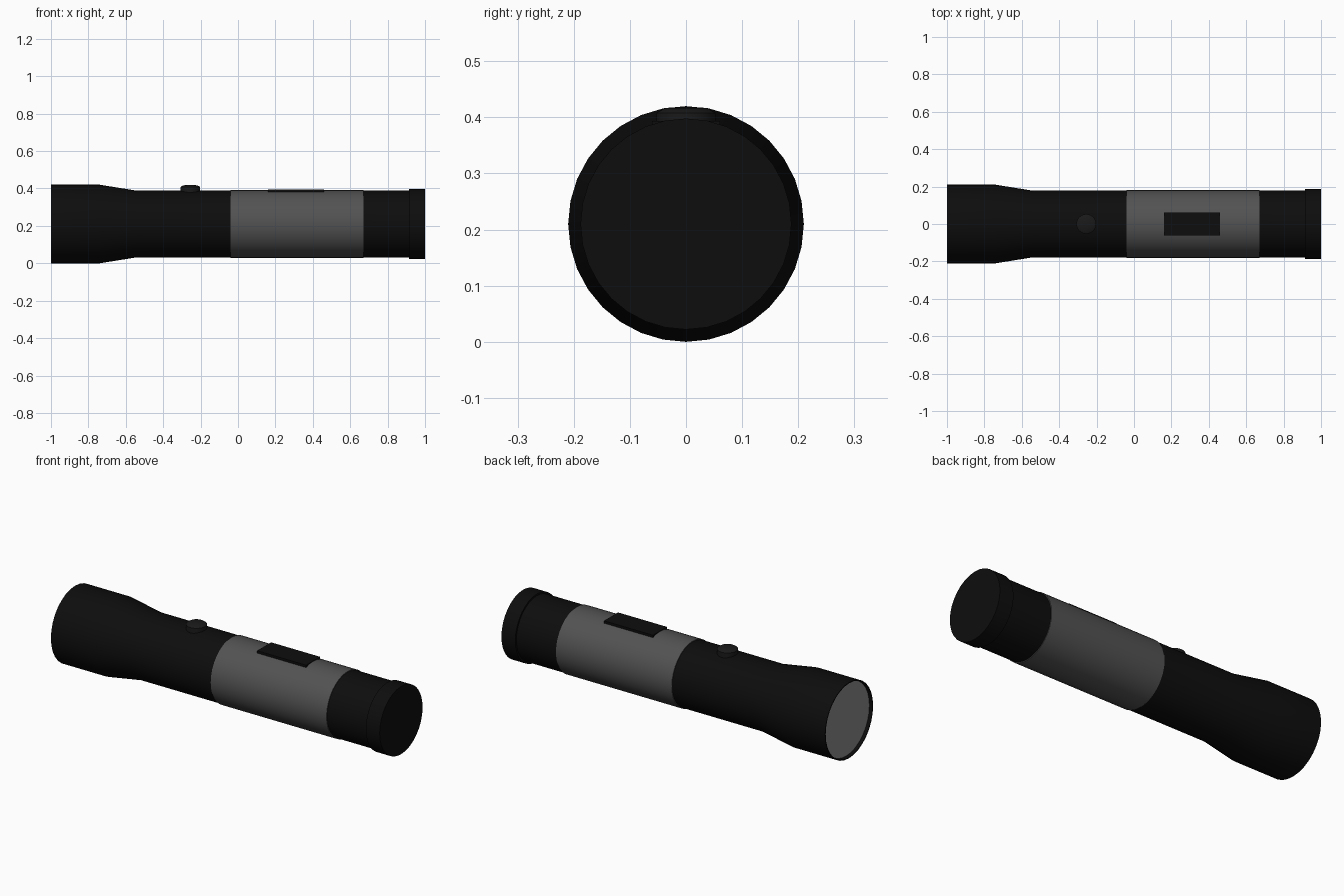
import bpy, bmesh
from math import pi, radians
from mathutils import Matrix, Vector

if "Cube" in bpy.data.objects:
    bpy.data.objects.remove(bpy.data.objects["Cube"])

AXIS_Z = 0.21
SIDES = 32


def material(name, value):
    m = bpy.data.materials.new(name)
    m.diffuse_color = (value, value, value, 1)
    m.use_nodes = True
    m.node_tree.nodes["Principled BSDF"].inputs["Base Color"].default_value = m.diffuse_color
    return m


black = material("black_rubber", 0.004)
button_black = material("button_black", 0.010)
grip_grey = material("grip_grey", 0.085)
lens_grey = material("lens_grey", 0.26)


def finish(bm, name, mat):
    bmesh.ops.recalc_face_normals(bm, faces=bm.faces)
    me = bpy.data.meshes.new(name)
    bm.to_mesh(me)
    bm.free()
    me.materials.append(mat)
    ob = bpy.data.objects.new(name, me)
    bpy.context.collection.objects.link(ob)
    bpy.ops.object.select_all(action='DESELECT')
    ob.select_set(True)
    bpy.context.view_layer.objects.active = ob
    bpy.ops.object.shade_smooth_by_angle(angle=radians(30))
    return ob


def lathe(name, profile, mat, matrix, sides=SIDES):
    """Spin (height, radius) points round local z, then place the result."""
    bm = bmesh.new()
    verts = [bm.verts.new((r, 0, h)) for h, r in profile]
    edges = [bm.edges.new(pair) for pair in zip(verts, verts[1:])]
    bmesh.ops.spin(bm, geom=verts + edges, cent=(0, 0, 0), axis=(0, 0, 1),
                   angle=2 * pi, steps=sides, use_merge=True)
    bmesh.ops.remove_doubles(bm, verts=bm.verts, dist=1e-5)
    bm.transform(matrix)
    return finish(bm, name, mat)


# Local z becomes world x along the torch axis
along_x = Matrix.Translation((0, 0, AXIS_Z)) @ Matrix.Rotation(pi / 2, 4, 'Y')

# Flared head and barrel, with a recess for the lens
lathe("head_and_barrel", [(-0.975, 0), (-0.975, 0.203), (-1, 0.205), (-1, 0.21),
                          (-0.74, 0.21), (-0.54, 0.178), (0.92, 0.178), (0.92, 0)],
      black, along_x)
# Lens disc
lathe("lens", [(-0.982, 0), (-0.982, 0.203)], lens_grey, along_x)
# Grip sleeve
lathe("grip_sleeve", [(-0.04, 0.176), (-0.04, 0.182), (0.67, 0.182), (0.67, 0.176)],
      grip_grey, along_x)
# Tail cap
lathe("tail_cap", [(0.915, 0), (0.915, 0.188), (1, 0.188), (1, 0)], black, along_x)
# Push button with a bevelled top
lathe("push_button", [(0.36, 0), (0.36, 0.053), (0.408, 0.053), (0.417, 0.038), (0.418, 0)],
      button_black, Matrix.Translation((-0.255, 0, 0)), 24)

# Flat plate on the grip
bm = bmesh.new()
bmesh.ops.create_cube(bm, size=1)
bmesh.ops.scale(bm, vec=(0.30, 0.122, 0.03), verts=bm.verts)
bmesh.ops.translate(bm, vec=Vector((0.31, 0, 0.379)), verts=bm.verts)
finish(bm, "grip_plate", black)
